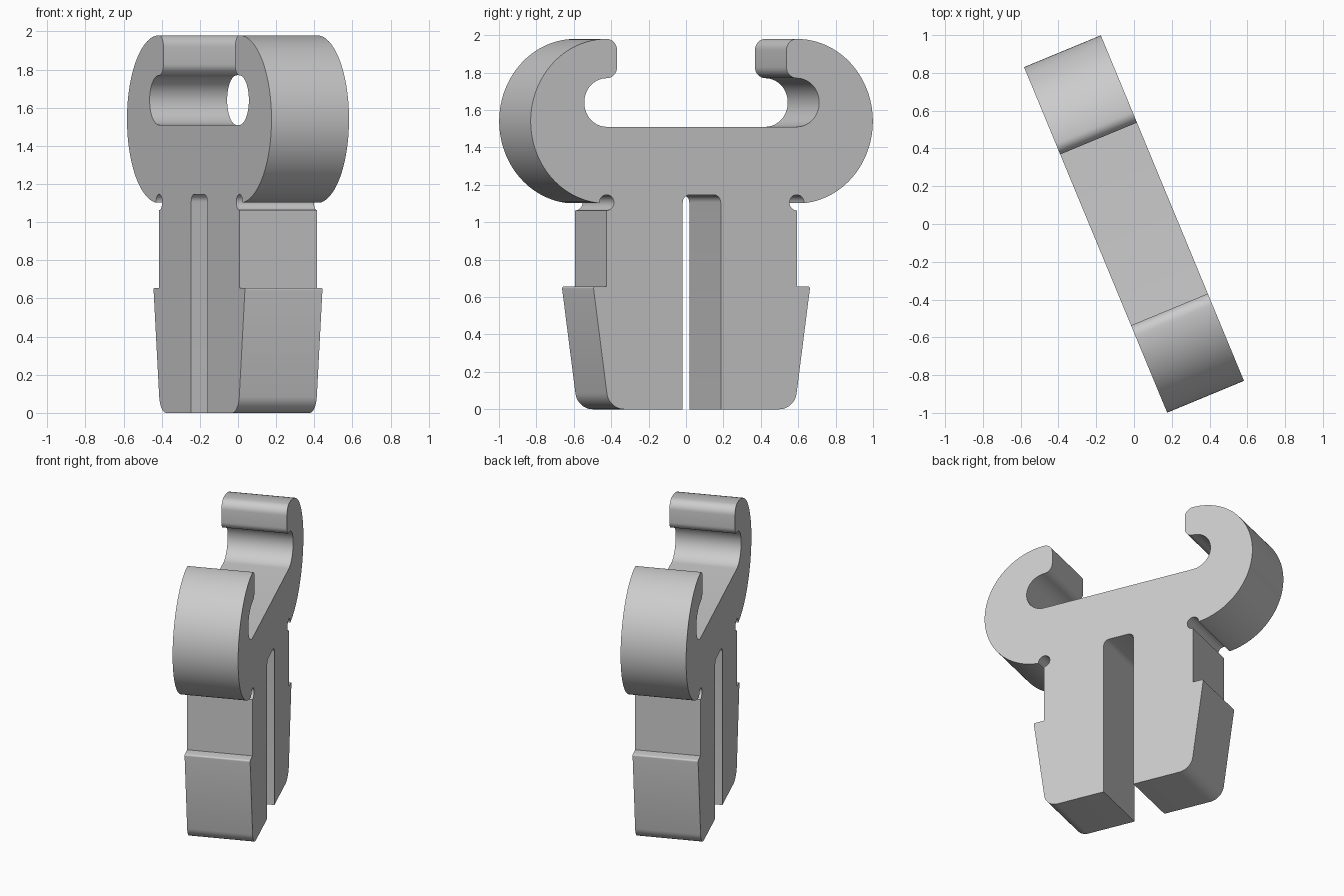
import bpy, bmesh
from math import sin, cos, radians
from mathutils import Matrix

cube = bpy.data.objects.get("Cube")
if cube:
    bpy.data.objects.remove(cube, do_unlink=True)

THICKNESS = 0.44
TURN = radians(22.5)


def arc(cy, cz, r, start, end, steps):
    """Points on an arc, angles in degrees."""
    angles = [radians(start + (end - start) * i / steps) for i in range(steps + 1)]
    return [(cy + r * cos(a), cz + r * sin(a)) for a in angles]


# Half of the clip outline, from the slot top round to the cradle floor
half = arc(0.07, 1.106, 0.04, 90, 0, 6)            # slot top corner
half += [(0.11, 0)]                                # leg inner corner
half += arc(0.45, 0.10, 0.10, -90, -8, 10)         # rounded foot
half += arc(0.616, 0.646, 0.01, -8, 90, 4)         # barb edge
half += [(0.55, 0.656)]                            # barb ledge
half += arc(0.55, 1.105, 0.042, 270, -4, 20)       # relief notch
half += arc(0.55, 1.54, 0.44, -84.5, 90, 56)       # hook outside
half += arc(0.55, 1.92, 0.06, 90, 180, 8)[1:]      # hook tip top
half += arc(0.55, 1.83, 0.06, 180, 270, 8)         # hook tip bottom
half += arc(0.55, 1.64, 0.13, 90, -90, 28)         # hook inside

outline = half + [(-y, z) for y, z in reversed(half)]

# Extrude the outline across the thickness
bm = bmesh.new()
verts = [bm.verts.new((-THICKNESS / 2, y, z)) for y, z in outline]
face = bm.faces.new(verts)
result = bmesh.ops.extrude_face_region(bm, geom=[face], use_keep_orig=True)
moved = [v for v in result["geom"] if isinstance(v, bmesh.types.BMVert)]
bmesh.ops.translate(bm, verts=moved, vec=(THICKNESS, 0, 0))
bmesh.ops.recalc_face_normals(bm, faces=bm.faces)
bm.transform(Matrix.Rotation(TURN, 4, 'Z'))

mesh = bpy.data.meshes.new("double_hook_clip")
bm.to_mesh(mesh)
bm.free()
clip = bpy.data.objects.new("double_hook_clip", mesh)
bpy.context.collection.objects.link(clip)

# Plain grey material
grey = bpy.data.materials.new("light_grey")
grey.use_nodes = True
colour = (0.6, 0.6, 0.6, 1)
grey.diffuse_color = colour
grey.node_tree.nodes["Principled BSDF"].inputs["Base Color"].default_value = colour
mesh.materials.append(grey)

# Smooth curves, sharp edges
bpy.ops.object.select_all(action='DESELECT')
clip.select_set(True)
bpy.context.view_layer.objects.active = clip
bpy.ops.object.shade_smooth_by_angle(angle=radians(30))
